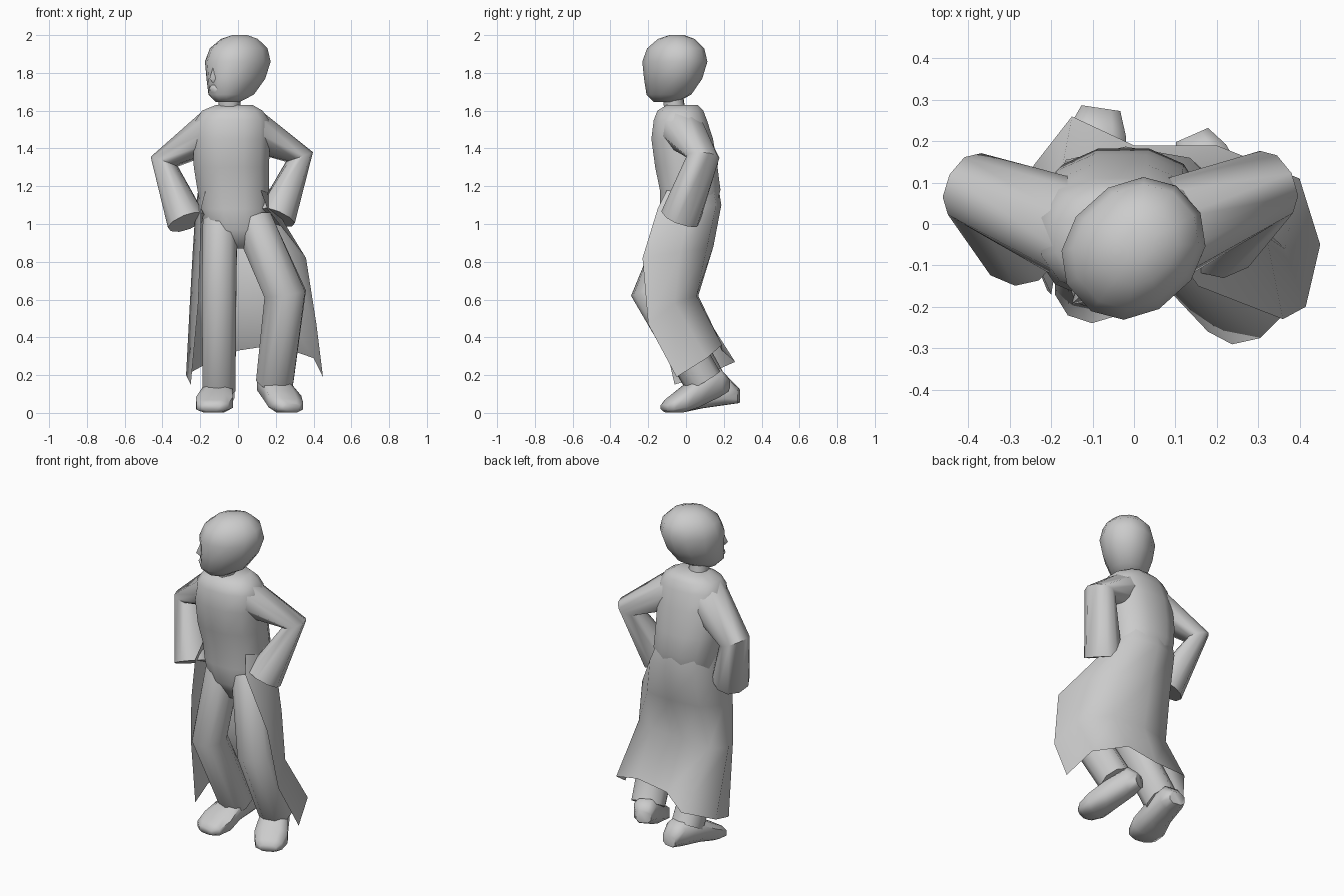
import bpy, bmesh, math
from mathutils import Vector, Matrix

if "Cube" in bpy.data.objects:
    bpy.data.objects.remove(bpy.data.objects["Cube"])


def loft(name, rings, closed=True, caps=True):
    """Skin a list of equal-length point rings."""
    bm = bmesh.new()
    rows = [[bm.verts.new(p) for p in r] for r in rings]
    n = len(rows[0])
    for a, b in zip(rows, rows[1:]):
        for i in range(n if closed else n - 1):
            j = (i + 1) % n
            bm.faces.new((a[i], a[j], b[j], b[i]))
    if caps:
        bm.faces.new(rows[0][::-1])
        bm.faces.new(rows[-1])
    bmesh.ops.recalc_face_normals(bm, faces=bm.faces)
    me = bpy.data.meshes.new(name)
    bm.to_mesh(me)
    bm.free()
    ob = bpy.data.objects.new(name, me)
    bpy.context.collection.objects.link(ob)
    bpy.ops.object.select_all(action='DESELECT')
    ob.select_set(True)
    bpy.context.view_layer.objects.active = ob
    bpy.ops.object.shade_smooth_by_angle(angle=math.radians(62))
    return ob


def oval(c, u, v, n=10, power=1.0):
    """Ring around c spanned by half axes u and v (power < 1 is boxier)."""
    pts = []
    for i in range(n):
        a = 2 * math.pi * (i + 0.5) / n
        s, t = math.cos(a), math.sin(a)
        s = math.copysign(abs(s) ** power, s)
        t = math.copysign(abs(t) ** power, t)
        pts.append(Vector(c) + Vector(u) * s + Vector(v) * t)
    return pts


def limb(name, pts, radii):
    """Bent tube through three joints, mitred at the middle one.
    Radii are pairs: across the bend plane, within the bend plane."""
    p = [Vector(q) for q in pts]
    d1, d2 = (p[1] - p[0]).normalized(), (p[2] - p[1]).normalized()
    n = d1.cross(d2)
    n = n.normalized() if n.length > 0.01 else Vector((1, 0, 0))
    mid = (d1 + d2).normalized()
    rings = [oval(c, n * r, d.cross(n) * s, 10, 0.9)
             for c, d, (r, s) in zip(p, (d1, mid, d2), radii)]
    return loft(name, rings)


# Torso: z, centre x, centre y, half width, half depth
body = [(0.87, 0.0, 0.0, 0.06, 0.08), (0.97, -0.01, 0.0, 0.17, 0.125),
        (1.08, -0.02, 0.01, 0.183, 0.15),
        (1.18, -0.025, 0.022, 0.195, 0.165), (1.3, -0.035, 0.002, 0.205, 0.17),
        (1.45, -0.035, -0.02, 0.21, 0.168), (1.55, -0.03, -0.03, 0.2, 0.145),
        (1.6, -0.03, -0.03, 0.165, 0.125), (1.63, -0.02, -0.02, 0.1, 0.085)]
loft("torso", [oval((x, y, z), (w, 0, 0), (0, d, 0), 12, 0.85) for z, x, y, w, d in body])

# Open coat skirt, left front edge round the back to the right front edge
skirt = [
    [(-.17, -.1, 1.18), (-.205, 0, 1.22), (-.15, .135, 1.24), (-.03, .165, 1.24),
     (.09, .135, 1.24), (.155, .02, 1.22), (.12, -.1, 1.18)],
    [(-.195, -.14, 1.08), (-.225, 0, 1.08), (-.165, .155, 1.1), (-.02, .187, 1.1),
     (.135, .16, 1.1), (.2, .015, 1.08), (.155, -.15, 1.08)],
    [(-.2, -.17, .85), (-.24, -.03, .85), (-.17, .11, .87), (0, .145, .88),
     (.19, .11, .87), (.32, -.03, .85), (.36, -.23, .82)],
    [(-.21, -.16, .58), (-.255, -.05, .58), (-.19, .05, .6), (-.02, .065, .62),
     (.2, .055, .62), (.365, -.06, .58), (.415, -.2, .47)],
    [(-.25, -.06, .15), (-.275, .1, .2), (-.15, .26, .27), (0, .19, .33),
     (.2, .19, .36), (.4, .11, .29), (.45, -.05, .19)]]
loft("coat_skirt", skirt, closed=False, caps=False)

# Sleeves, trouser legs and neck
limb("right_sleeve", [(-.12, -.025, 1.5), (-.39, .085, 1.33), (-.27, -.05, 1.01)],
     [(.125, .115), (.09, .068), (.105, .105)])
limb("left_sleeve", [(.06, -.025, 1.5), (.325, .09, 1.355), (.2, -.03, 1.035)],
     [(.125, .115), (.09, .068), (.105, .105)])
limb("right_leg", [(-.095, .0, 1.02), (-.1, -.135, .62), (-.1, .13, .13)],
     [(.095, .11), (.095, .105), (.09, .1)])
limb("left_leg", [(.085, -.01, 1.0), (.25, -.175, .63), (.195, .09, .17)],
     [(.1, .12), (.11, .115), (.1, .1)])
limb("neck", [(-.045, -.05, 1.58), (-.045, -.065, 1.64), (-.04, -.07, 1.72)], [(.057, .055)] * 3)


def shoe(name, heel, toe, profile):
    """Profile rows: fraction heel to toe, bottom z, top z, half width."""
    h, t = Vector((*heel, 0)), Vector((*toe, 0))
    side = (t - h).normalized().cross(Vector((0, 0, 1)))
    rings = []
    for f, lo, hi, w in profile:
        c = h.lerp(t, f) + Vector((0, 0, (lo + hi) / 2))
        rings.append(oval(c, side * w, (0, 0, (hi - lo) / 2), 8, 0.7))
    return loft(name, rings)


# Shoes, left heel lifted
shoe("right_shoe", (-.08, .28), (-.14, -.12),
     [(0, .05, .13, .05), (.15, .04, .19, .075), (.5, .02, .17, .085),
      (.75, 0, .11, .105), (.93, 0, .07, .09), (1, .01, .05, .05)])
shoe("left_shoe", (.14, .215), (.285, -.115),
     [(0, .11, .19, .045), (.15, .08, .24, .07), (.5, .025, .19, .085),
      (.75, 0, .12, .1), (.93, 0, .075, .08), (1, .01, .05, .05)])

# Head turned to its right: z, front y, back y, half width
turn = Matrix.Translation((0, -.058, 0)) @ Matrix.Rotation(math.radians(-48), 4, 'Z')
skull = [(1.645, -.14, -.01, .055), (1.685, -.182, .085, .1), (1.77, -.18, .15, .138),
         (1.86, -.185, .182, .155), (1.93, -.155, .165, .137), (1.98, -.09, .11, .09),
         (2.0, -.03, .055, .035)]
head = loft("head", [oval((0, (f + b) / 2, z), (w, 0, 0), (0, (b - f) / 2, 0), 12, 0.93)
                     for z, f, b, w in skull])
head.data.transform(turn)

# Nose and lips
nose = loft("nose", [[(-w, -.15, z), (w, -.15, z), (0, y, z)]
                     for z, y, w in [(1.83, -.178, .012), (1.77, -.203, .035), (1.745, -.175, .025)]])
nose.data.transform(turn)
lips = loft("lips", [oval((0, -.165, z), (w, 0, 0), (0, d, 0), 8)
                     for z, w, d in [(1.735, .03, .012), (1.715, .04, .024), (1.695, .03, .014)]])
lips.data.transform(turn)
